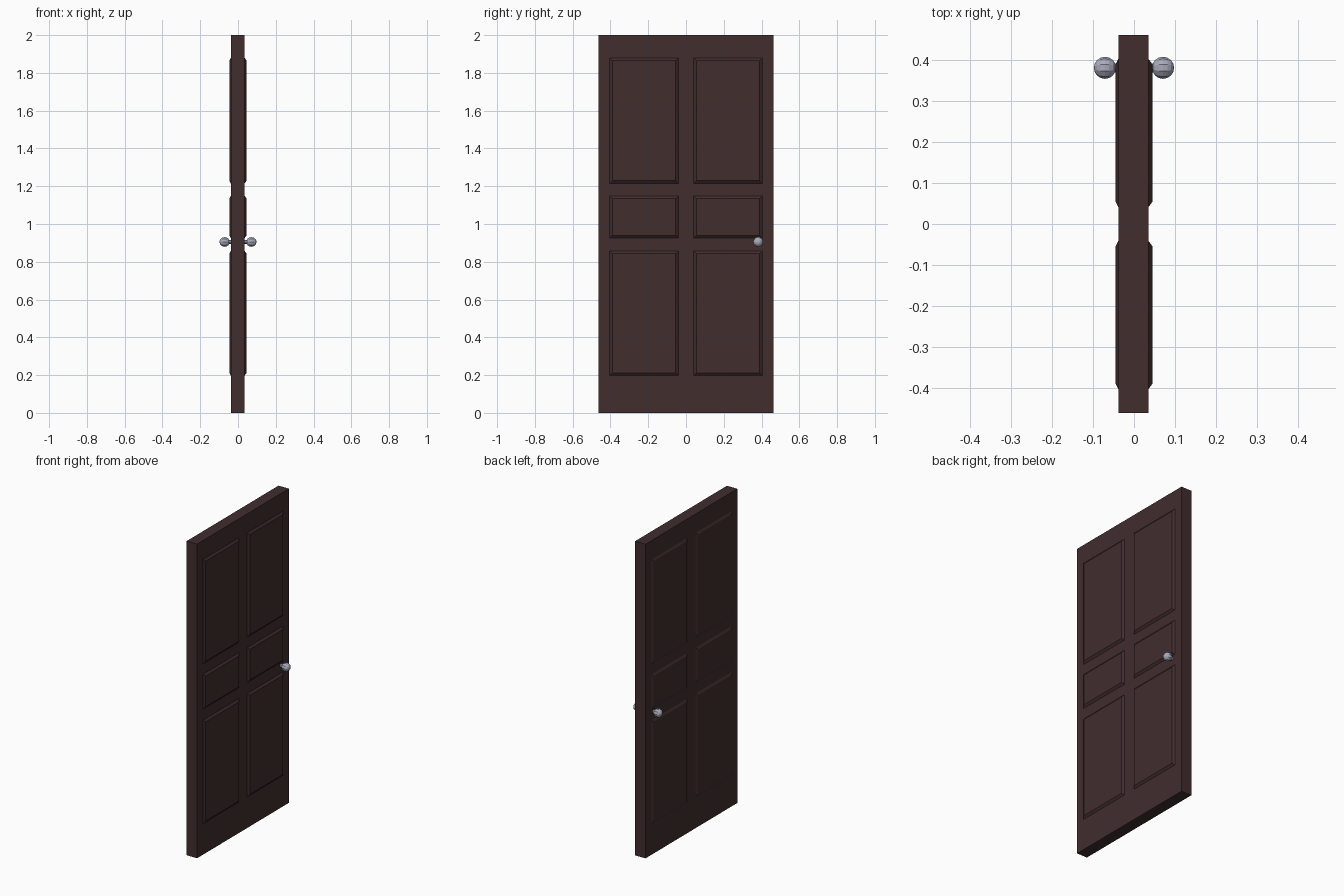
import bpy, bmesh, math
from mathutils import Matrix

if "Cube" in bpy.data.objects:
    bpy.data.objects.remove(bpy.data.objects["Cube"])


def material(name, rgb):
    m = bpy.data.materials.new(name)
    m.diffuse_color = (*rgb, 1)
    m.use_nodes = True
    m.node_tree.nodes["Principled BSDF"].inputs["Base Color"].default_value = m.diffuse_color
    return m


wood = material("dark brown wood", (0.052, 0.026, 0.027))
metal = material("grey metal", (0.40, 0.41, 0.50))


def finish(bm, name, mat):
    bmesh.ops.recalc_face_normals(bm, faces=bm.faces[:])
    me = bpy.data.meshes.new(name)
    bm.to_mesh(me)
    bm.free()
    me.materials.append(mat)
    ob = bpy.data.objects.new(name, me)
    bpy.context.collection.objects.link(ob)
    return ob


X0, X1 = -0.038, 0.035           # slab faces
PANEL_X = 0.0455                 # raised panel faces

# door slab
bm = bmesh.new()
bmesh.ops.create_cube(bm, size=1, matrix=Matrix.Translation(((X0 + X1) / 2, 0, 1))
                      @ Matrix.Diagonal((X1 - X0, 0.924, 2, 1)))
finish(bm, "door_slab", wood)


# raised panels with sloped edges, on both faces
def panel(side, y0, y1, z0, z1, name):
    base, top, b = (X1 if side > 0 else X0), side * PANEL_X, 0.014
    bm = bmesh.new()
    rings = []
    for x, i in ((base, 0), (top, b)):
        rings.append([bm.verts.new((x, y, z)) for y, z in
                      ((y0 + i, z0 + i), (y1 - i, z0 + i), (y1 - i, z1 - i), (y0 + i, z1 - i))])
    for k in range(4):
        n = (k + 1) % 4
        bm.faces.new((rings[0][k], rings[0][n], rings[1][n], rings[1][k]))
    bm.faces.new(rings[1])
    bm.faces.new(rings[0])
    finish(bm, name, wood)


for side, face in ((1, "right"), (-1, "left")):
    for y0, y1 in ((-0.404, -0.041), (0.041, 0.404)):
        for row, z0, z1 in (("lower", 0.198, 0.857), ("middle", 0.926, 1.149),
                            ("upper", 1.215, 1.88)):
            panel(side, y0, y1, z0, z1, f"{row}_panel_{face}")

# door knobs, each a faceted ball on a short neck
for side, face in ((1, "right"), (-1, "left")):
    place = Matrix.Translation((side * 0.071, 0.382, 0.905)) @ Matrix.Rotation(math.pi / 2, 4, 'Y')
    bm = bmesh.new()
    bmesh.ops.create_uvsphere(bm, u_segments=10, v_segments=8, radius=0.027, matrix=place)
    finish(bm, f"knob_{face}", metal)
    neck = Matrix.Translation((side * 0.045, 0.382, 0.905)) @ Matrix.Rotation(math.pi / 2, 4, 'Y')
    bm = bmesh.new()
    bmesh.ops.create_cone(bm, cap_ends=True, segments=10, radius1=0.011, radius2=0.011,
                          depth=0.03, matrix=neck)
    finish(bm, f"knob_neck_{face}", metal)
